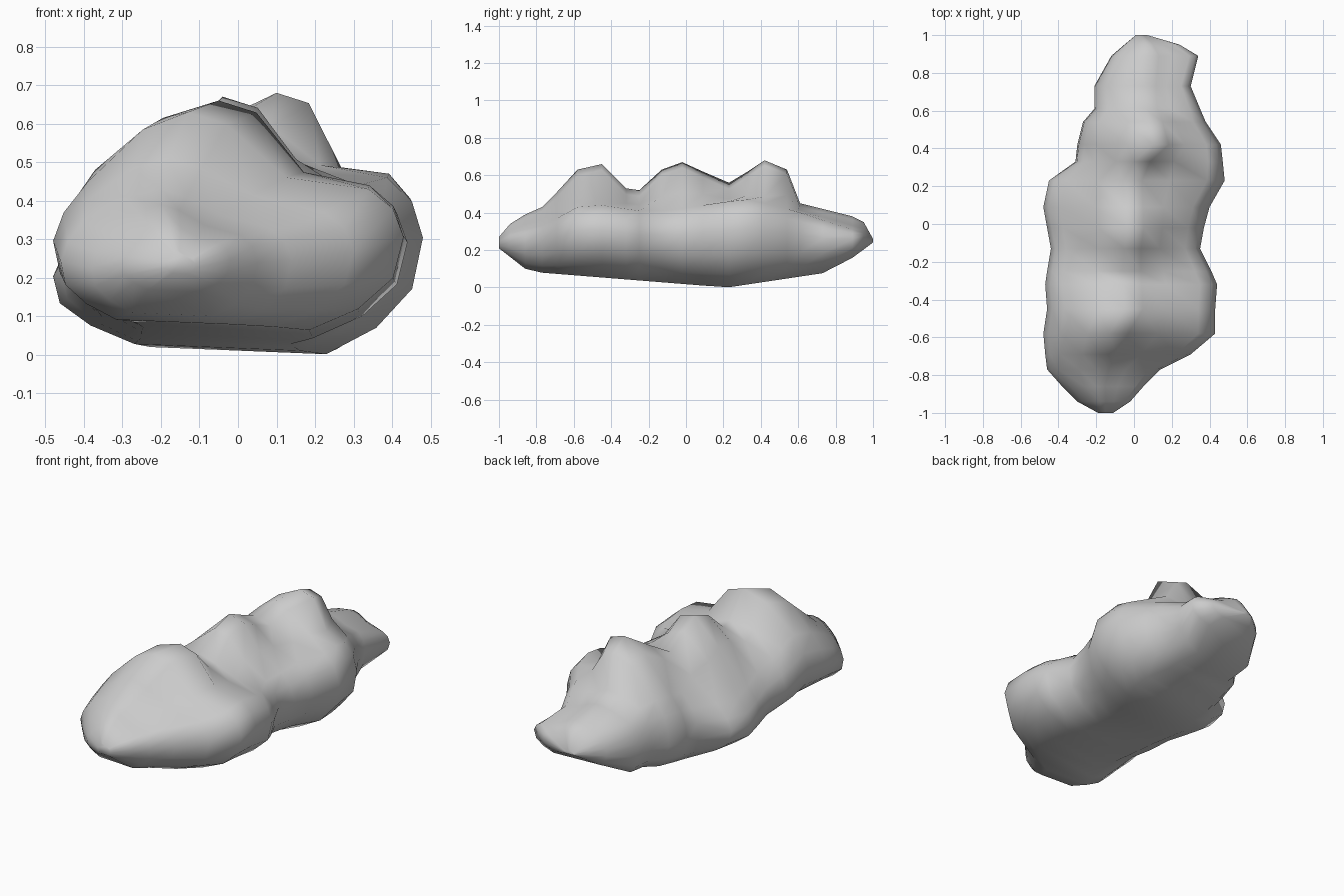
import bpy
import bmesh

# Remove the default cube
cube = bpy.data.objects.get("Cube")
if cube:
    bpy.data.objects.remove(cube, do_unlink=True)

# Stone colour
stone = bpy.data.materials.new("stone_grey")
stone.use_nodes = True
grey = (0.6, 0.6, 0.6, 1)
stone.diffuse_color = grey
stone.node_tree.nodes["Principled BSDF"].inputs["Base Color"].default_value = grey

# Stations along the boulder:
# y, right edge x, left edge x, right shoulder z, left shoulder z, crest x, crest z
STATIONS = [
    (-1, -.19, -.11, .25, .25, -.16, .27),
    (-.94, -.3, -.02, .28, .29, -.18, .34),
    (-.86, -.38, .05, .31, .31, -.2, .39),
    (-.77, -.46, .14, .35, .33, -.2, .43),
    (-.69, -.47, .3, .4, .37, -.18, .51),
    (-.58, -.48, .43, .45, .43, -.13, .63),
    (-.45, -.46, .43, .48, .44, -.05, .66),
    (-.32, -.47, .44, .45, .42, -.06, .53),
    (-.25, -.46, .41, .42, .41, -.06, .52),
    (-.13, -.44, .35, .38, .41, -.05, .63),
    (-.02, -.46, .37, .35, .42, -.04, .67),
    (.09, -.48, .4, .33, .44, -.05, .62),
    (.23, -.45, .48, .34, .46, -.06, .56),
    (.33, -.31, .47, .4, .47, 0, .62),
    (.42, -.3, .46, .42, .45, .1, .68),
    (.54, -.27, .38, .43, .42, .08, .63),
    (.61, -.21, .35, .4, .4, .06, .45),
    (.73, -.21, .3, .37, .36, .06, .42),
    (.89, -.12, .34, .34, .31, .08, .38),
    (.95, -.05, .24, .3, .29, .07, .35),
    (1, .01, .07, .25, .25, .04, .26),
]

# Flank outlines: inset as a share of the width, height from base to shoulder
LEFT_FLANK = [(.27, 0), (.13, .15), (.03, .37), (0, .66), (.03, .86), (.1, 1)]
RIGHT_FLANK = [(.24, 0), (.11, .16), (.02, .35), (0, .58), (.03, .78), (.1, 1)]
STEEP_FLANK = [(.1, 0), (.03, .14), (0, .35), (.01, .6), (.05, .8), (.13, 1)]


def mix(a, b, t):
    return a + (b - a) * t


def underside(y):
    """Height of the boat-shaped base."""
    return max(-.08 * (y - .22), .15 * (y - .22),
               .085 - .78 * (y + .84), .085 + .74 * (y - .79))


def flank(steps, edge, inward, base, shoulder):
    """Outline of one side, from the base up to the shoulder."""
    return [(edge + inward * s, mix(base, shoulder, t)) for s, t in steps]


def section(y, x0, x1, z0, z1, crest_x, crest_z):
    """Closed outline of the boulder at one station."""
    width = x1 - x0
    base = underside(y)
    left = flank(LEFT_FLANK, x1, -width, base, z1)
    right_steps = STEEP_FLANK if y > .3 else RIGHT_FLANK
    right = flank(right_steps, x0, width, base + .02 * width, z0)
    crest_l = (crest_x + width * .11, crest_z - .035 * width)
    # The left slope is hollow beside the humps
    sag = .82 if -.6 < y < -.4 or .2 < y < .5 else .6
    hollow = (mix(crest_l[0], left[-1][0], .42), mix(crest_l[1], z1, sag))
    # The right slope bulges on the end humps and is straight between them
    drop = .25 if abs(y) > .3 else .45
    bulge = (mix(crest_x, right[-1][0], .45), mix(crest_z, z0, drop))
    ring = left + [hollow, crest_l, (crest_x, crest_z), bulge] + right[::-1]
    return [(x, y, z) for x, z in ring]


# Skin the sections into one closed body
bm = bmesh.new()
rings = [[bm.verts.new(p) for p in section(*s)] for s in STATIONS]
for a, b in zip(rings, rings[1:]):
    for i in range(len(a)):
        j = (i + 1) % len(a)
        bm.faces.new((a[i], a[j], b[j], b[i]))
bm.faces.new(rings[0])
bm.faces.new(rings[-1])
bmesh.ops.recalc_face_normals(bm, faces=bm.faces)
for face in bm.faces:
    face.smooth = True

mesh = bpy.data.meshes.new("boulder")
bm.to_mesh(mesh)
bm.free()
mesh.materials.append(stone)
boulder = bpy.data.objects.new("boulder", mesh)
bpy.context.collection.objects.link(boulder)
